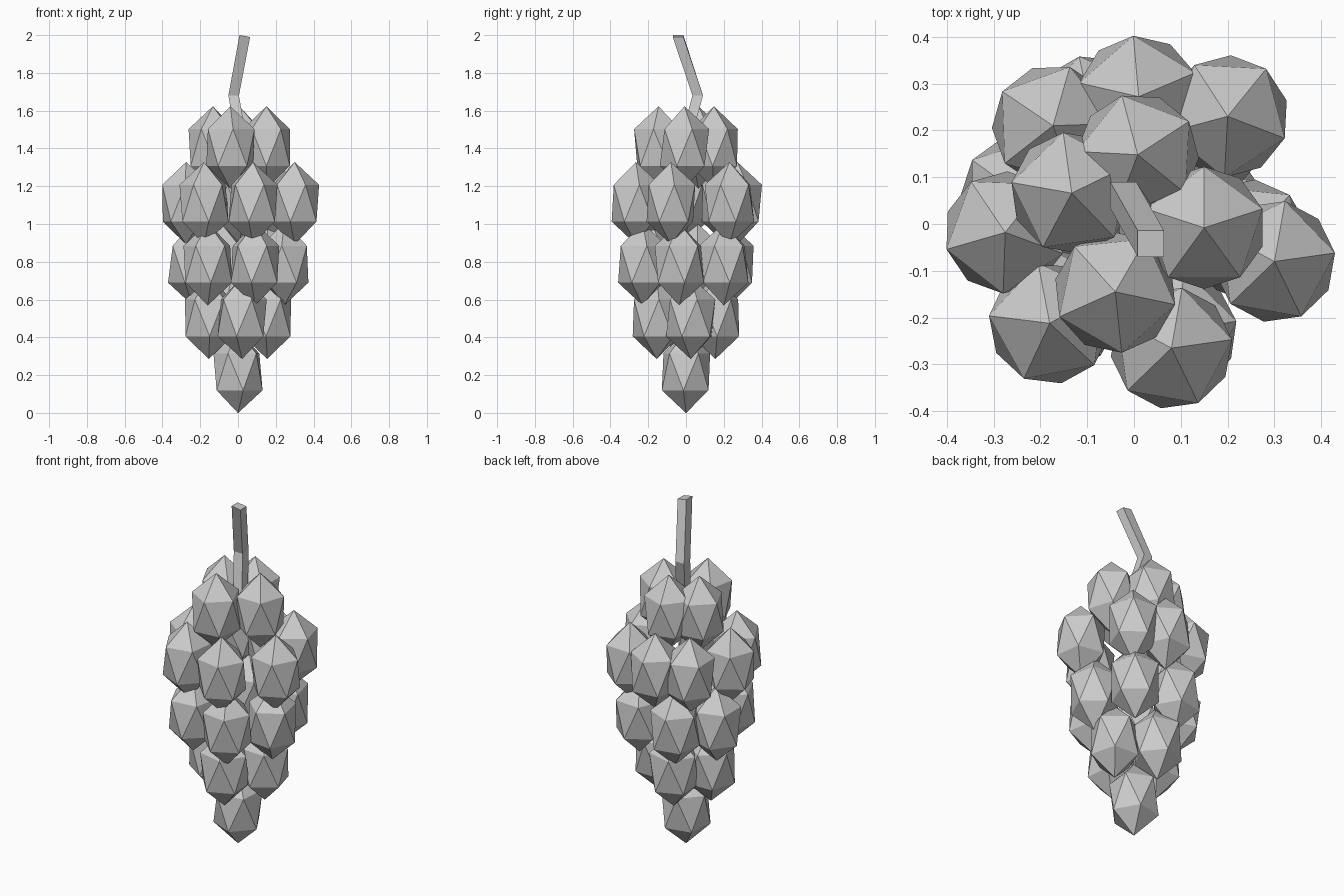
import bpy, bmesh
from math import radians
from mathutils import Matrix

if "Cube" in bpy.data.objects:
    bpy.data.objects.remove(bpy.data.objects["Cube"])

RING = 0.146    # horizontal radius of a grape
HALF = 0.218    # half height of a grape

# Layers of grapes: height, then (x, y, turn in degrees) for each
layers = [
    (0.217, [(0, 0, 30)]),
    (0.503, [(-0.155, -0.01, 20), (0.022, -0.155, 5), (0.155, 0.025, 15), (-0.03, 0.155, 40)]),
    (0.787, [(0.245, -0.035, 48), (0.09, -0.23, 10), (-0.16, -0.185, 25),
             (-0.24, 0.06, 0), (-0.09, 0.23, 30), (0.16, 0.20, 50)]),
    (1.110, [(-0.275, -0.018, 52), (-0.173, 0.21, 2), (0.01, 0.272, 23), (0.20, 0.23, 51),
             (0.30, -0.08, 8), (0.08, -0.265, 8), (-0.18, -0.212, 29)]),
    (1.405, [(0.15, -0.008, 18), (0.008, 0.148, 33), (-0.133, 0.066, 26), (-0.04, -0.145, -12)]),
]


def finish(name, bm):
    bmesh.ops.recalc_face_normals(bm, faces=bm.faces)
    mesh = bpy.data.meshes.new(name)
    bm.to_mesh(mesh)
    bm.free()
    obj = bpy.data.objects.new(name, mesh)
    bpy.context.collection.objects.link(obj)
    return obj


# Grapes: stretched icosahedra with points up and down
for n, (z, spots) in enumerate(layers, 1):
    for i, (x, y, turn) in enumerate(spots, 1):
        bm = bmesh.new()
        m = (Matrix.Translation((x, y, z)) @ Matrix.Rotation(radians(turn), 4, 'Z')
             @ Matrix.Diagonal((RING, RING, HALF, 1)))
        bmesh.ops.create_icosphere(bm, subdivisions=1, radius=1, matrix=m)
        finish(f"grape_layer{n}_{i}", bm)

# Stem: bent square bar (x, y, z, half width)
path = [(0.03, -0.02, 1.38, 0.028), (-0.023, 0.062, 1.68, 0.028), (0.036, -0.042, 1.995, 0.028)]
bm = bmesh.new()
rings = []
for x, y, z, h in path:
    rings.append([bm.verts.new((x + sx * h, y + sy * h, z + (0.005 * -sx if z > 1.9 else 0)))
                  for sx, sy in ((-1, -1), (1, -1), (1, 1), (-1, 1))])
for a, b in zip(rings, rings[1:]):
    for k in range(4):
        j = (k + 1) % 4
        bm.faces.new((a[k], a[j], b[j], b[k]))
bm.faces.new(rings[0])
bm.faces.new(rings[-1])
finish("stem", bm)
